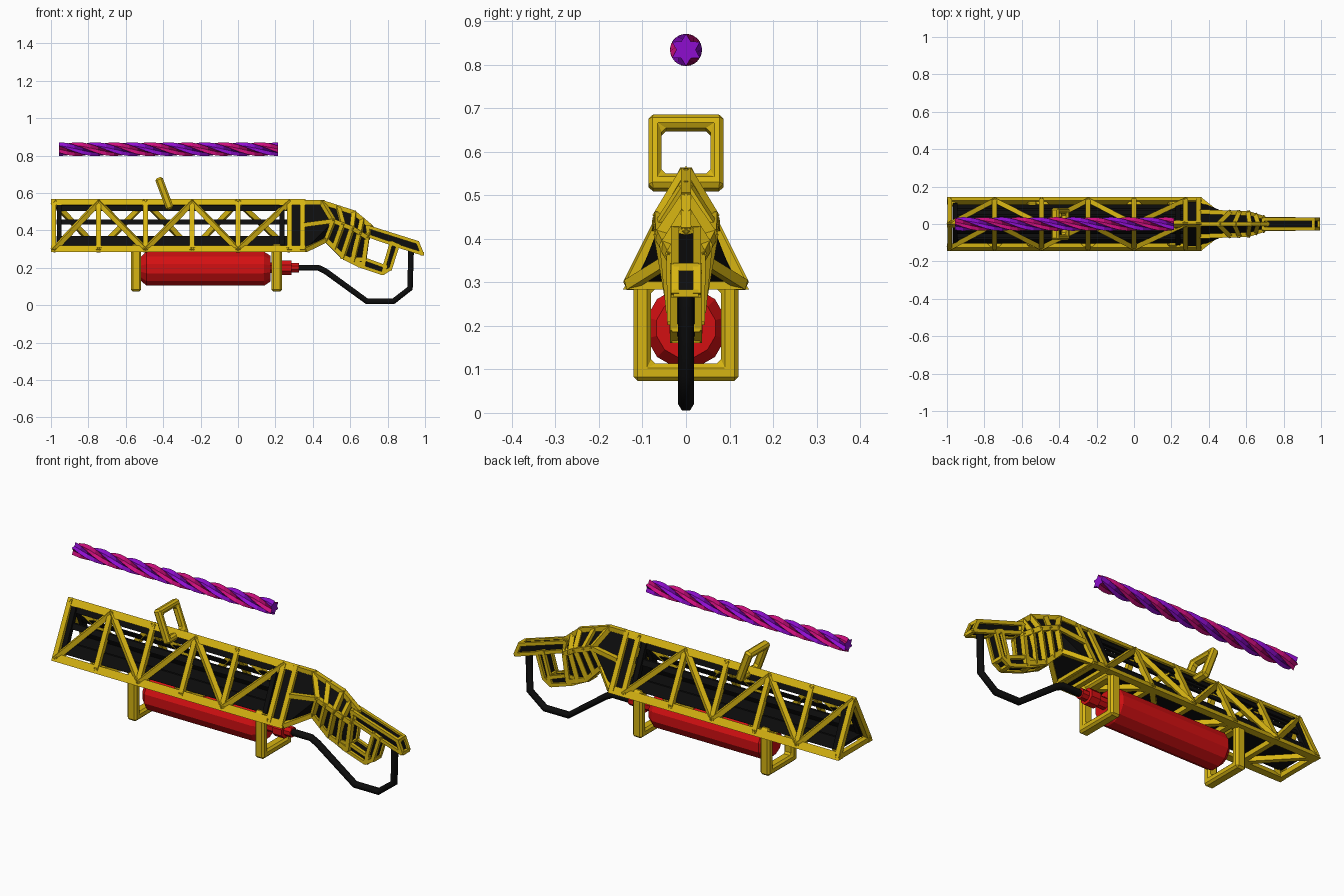
import bpy, bmesh, math
from mathutils import Vector, Matrix

if "Cube" in bpy.data.objects:
    bpy.data.objects.remove(bpy.data.objects["Cube"])


def material(name, rgb):
    m = bpy.data.materials.new(name)
    m.use_nodes = True
    m.diffuse_color = (*rgb, 1)
    m.node_tree.nodes["Principled BSDF"].inputs["Base Color"].default_value = (*rgb, 1)
    return m


YELLOW = material("yellow", (0.68, 0.46, 0.006))
BLACK = material("black", (0.004, 0.004, 0.004))
RED = material("red", (0.65, 0.005, 0.006))
PURPLE = material("purple", (0.27, 0.004, 0.62))
MAGENTA = material("magenta", (0.6, 0.004, 0.2))


def finish(name, bm, *mats):
    bmesh.ops.recalc_face_normals(bm, faces=bm.faces)
    me = bpy.data.meshes.new(name)
    bm.to_mesh(me)
    bm.free()
    ob = bpy.data.objects.new(name, me)
    bpy.context.collection.objects.link(ob)
    for m in mats:
        me.materials.append(m)
    return ob


def struts(name, pairs, width, mat=YELLOW):
    """Square bars between pairs of points, in one mesh."""
    bm = bmesh.new()
    for a, b in pairs:
        a, b = Vector(a), Vector(b)
        d = b - a
        m = (Matrix.Translation((a + b) / 2) @ d.to_track_quat('X', 'Z').to_matrix().to_4x4()
             @ Matrix.Diagonal((d.length + width * 0.4, width, width, 1)))
        bmesh.ops.create_cube(bm, size=1, matrix=m)
    return finish(name, bm, mat)


def prism(name, profile, to3d, lo, hi, mat):
    """Extrude a 2D profile from lo to hi; to3d places each point."""
    bm = bmesh.new()
    ends = [[bm.verts.new(to3d(u, v, t)) for u, v in profile] for t in (lo, hi)]
    bm.faces.new(ends[0])
    bm.faces.new(ends[1])
    n = len(profile)
    for i in range(n):
        j = (i + 1) % n
        bm.faces.new((ends[0][i], ends[0][j], ends[1][j], ends[1][i]))
    return finish(name, bm, mat)


def along_x(y, z, x):
    return (x, y, z)


def along_y(x, z, y):
    return (x, y, z)


def hull(name, points, mat):
    bm = bmesh.new()
    for p in points:
        bm.verts.new(p)
    bmesh.ops.convex_hull(bm, input=bm.verts)
    return finish(name, bm, mat)


def lathe(name, rings, z, sides, mat):
    """Solid of (x, radius) rings around a lengthwise axis."""
    bm = bmesh.new()
    loops = []
    for x, r in rings:
        angles = [2 * math.pi * (i + 0.5) / sides for i in range(sides)]
        loops.append([bm.verts.new((x, r * math.cos(a), z + r * math.sin(a))) for a in angles])
    for p, q in zip(loops, loops[1:]):
        for i in range(sides):
            j = (i + 1) % sides
            bm.faces.new((p[i], p[j], q[j], q[i]))
    bm.faces.new(loops[0])
    bm.faces.new(loops[-1])
    return finish(name, bm, mat)


# Triangular truss: corner rails
REAR, NOSE = -1.0, 0.36
prism("top_rail", [(0, 0.568), (-0.02, 0.535), (0.02, 0.535)], along_x, REAR, NOSE, YELLOW)
for side, s in (("left", 1), ("right", -1)):
    prism(side + "_bottom_rail", [(s * 0.145, 0.283), (s * 0.105, 0.283), (s * 0.125, 0.318)],
          along_x, REAR, NOSE, YELLOW)


def corner(x, k):
    return (x, (0, 0.127, -0.127)[k], (0.55, 0.296, 0.296)[k])


# Truss bracing: cross frames and alternating diagonals on the three sides
stations = [-0.985, -0.745, -0.495, -0.245, 0.0, 0.275]
bars = []
for x in stations + [0.345]:
    bars += [(corner(x, k), corner(x, (k + 1) % 3)) for k in range(3)]
for i, (a, b) in enumerate(zip(stations, stations[1:])):
    up = i % 2
    bars.append((corner(a, 0 if up else 2), corner(b, 2 if up else 0)))
    bars.append((corner(a, 1 if up else 0), corner(b, 0 if up else 1)))
    bars.append((corner(a, 2 if up else 1), corner(b, 1 if up else 2)))
struts("truss_bracing", bars, 0.026)

# Inner black core: floor and slotted sloping sides
prism("core_floor", [(-0.105, 0.315), (0.105, 0.315), (0.1, 0.33), (-0.1, 0.33)],
      along_x, -0.97, 0.27, BLACK)


def slope(z):
    return 0.105 * (0.545 - z) / 0.225


for side, s in (("left", 1), ("right", -1)):
    for part, lo, hi in (("lower", 0.32, 0.37), ("middle", 0.43, 0.457), ("upper", 0.503, 0.54)):
        y0, y1 = slope(lo), slope(hi)
        prism(f"{side}_core_{part}_strip",
              [(s * y0, lo), (s * y1, hi), (s * (y1 - 0.012), hi), (s * (y0 - 0.012), lo)],
              along_x, -0.97, 0.27, BLACK)
    struts(side + "_core_posts",
           [((x, s * 0.1, 0.32), (x, s * 0.006, 0.53)) for x in (-0.955, 0.235)], 0.025, BLACK)
prism("nose_block", [(-0.118, 0.3), (0.118, 0.3), (0, 0.545)], along_x, 0.265, 0.36, BLACK)

# Tapered wrist: black hulls with yellow edge bars, each station top / side / bottom
wrist = [
    [(0.36, 0, 0.55), (0.36, 0.066, 0.43), (0.36, 0.127, 0.296)],
    [(0.45, 0, 0.55), (0.51, 0.06, 0.45), (0.47, 0.04, 0.35)],
    [(0.62, 0, 0.495), (0.61, 0.058, 0.41), (0.56, 0.032, 0.26)],
    [(0.71, 0, 0.42), (0.69, 0.032, 0.36), (0.67, 0.03, 0.215)],
]


def flip(p):
    return (p[0], -p[1], p[2])


edges = []
for i, st in enumerate(wrist):
    for f in (tuple, flip):
        if i:
            edges += [(f(st[0]), f(st[1])), (f(st[1]), f(st[2]))]
            edges += [(f(p), f(q)) for p, q in zip(wrist[i - 1], st)]
    edges.append((st[2], flip(st[2])))
    if i:
        pts = [p for s in (wrist[i - 1], st) for p in s]
        pts = [(x, y * 0.9, z - 0.004 * (y == 0)) for x, y, z in pts]
        hull(f"wrist_core_{i}", pts + [flip(p) for p in pts], BLACK)
mids = [[tuple((Vector(a[k]) + Vector(b[k])) / 2) for k in range(3)]
        for a, b in zip(wrist[1:], wrist[2:])]
for m in mids:
    edges += [(f(m[k]), f(m[k + 1])) for f in (tuple, flip) for k in (0, 1)]
struts("wrist_frame", edges, 0.024)


# Grip, guard and stock: black cores edged with yellow bars
def framed(name, outline, half):
    prism(name + "_core", outline, along_y, -half + 0.005, half - 0.005, BLACK)
    ring = list(zip(outline, outline[1:] + outline[:1]))
    lines = [((a[0], y, a[1]), (b[0], y, b[1])) for a, b in ring for y in (-half, half)]
    lines += [((x, -half, z), (x, half, z)) for x, z in outline]
    struts(name + "_frame", lines, 0.018)


framed("stock", [(0.69, 0.42), (0.96, 0.335), (0.985, 0.275), (0.86, 0.315), (0.7, 0.37)], 0.025)
framed("guard_bottom", [(0.57, 0.25), (0.68, 0.245), (0.79, 0.205), (0.77, 0.17), (0.65, 0.21)], 0.028)
framed("guard_front", [(0.82, 0.335), (0.855, 0.32), (0.815, 0.195), (0.775, 0.17), (0.785, 0.215)], 0.028)

# Pressure tank with valve
lathe("tank", [(-0.52, 0.065), (-0.49, 0.094), (0.14, 0.094), (0.175, 0.07)], 0.195, 12, RED)
lathe("valve", [(0.17, 0.03), (0.225, 0.03), (0.23, 0.042), (0.285, 0.042),
                (0.287, 0.027), (0.325, 0.027)], 0.2, 8, RED)

# Hose from the valve to the stock
hose = bpy.data.curves.new("hose", 'CURVE')
hose.dimensions = '3D'
hose.bevel_depth = 0.018
hose.bevel_resolution = 1
hose.use_fill_caps = True
path = [(0.31, 0.2), (0.43, 0.2), (0.47, 0.18), (0.69, 0.02), (0.83, 0.02), (0.92, 0.09), (0.925, 0.3)]
spline = hose.splines.new('POLY')
spline.points.add(len(path) - 1)
for pt, (x, z) in zip(spline.points, path):
    pt.co = (x, 0, z, 1)
hose.materials.append(BLACK)
bpy.context.collection.objects.link(bpy.data.objects.new("hose", hose))


# Rectangular rings: two tank brackets and the tilted carry handle
def ring(name, outer, hole, depth, place, tilt=0):
    bm = bmesh.new()
    loops = []
    for t in (-depth / 2, depth / 2):
        for w, lo, hi in (outer, hole):
            loops.append([bm.verts.new((t, y, z)) for y, z in ((-w, lo), (w, lo), (w, hi), (-w, hi))])
    o0, h0, o1, h1 = loops
    for p, q in ((o0, h0), (h0, h1), (h1, o1), (o1, o0)):
        for i in range(4):
            j = (i + 1) % 4
            bm.faces.new((p[i], p[j], q[j], q[i]))
    ob = finish(name, bm, YELLOW)
    ob.location = place
    ob.rotation_euler = (0, tilt, 0)
    bev = ob.modifiers.new("chamfer", 'BEVEL')
    bev.width = 0.01
    bev.segments = 1


for name, x in (("rear_bracket", -0.545), ("front_bracket", 0.207)):
    ring(name, (0.121, 0.073, 0.325), (0.08, 0.113, 0.285), 0.055, (x, 0, 0))
ring("carry_handle", (0.086, 0, 0.18), (0.056, 0.035, 0.147), 0.042, (-0.362, 0, 0.513), -0.36)

# Twisted six-pointed rod floating above, with two-tone flanks
bm = bmesh.new()
STEPS, POINTS = 28, 12
loops = []
for k in range(STEPS + 1):
    t = k / STEPS
    loop = []
    for i in range(POINTS):
        a = 2 * math.pi * i / POINTS + t * 4 * math.pi + math.pi / 2
        r = 0.022 if i % 2 else 0.037
        loop.append(bm.verts.new((-0.957 + 1.172 * t, r * math.cos(a), 0.834 + r * math.sin(a))))
    loops.append(loop)
for p, q in zip(loops, loops[1:]):
    for i in range(POINTS):
        j = (i + 1) % POINTS
        bm.faces.new((p[i], p[j], q[j], q[i])).material_index = (i // 2) % 2
bm.faces.new(loops[0])
bm.faces.new(loops[-1])
finish("twisted_rod", bm, PURPLE, MAGENTA)
